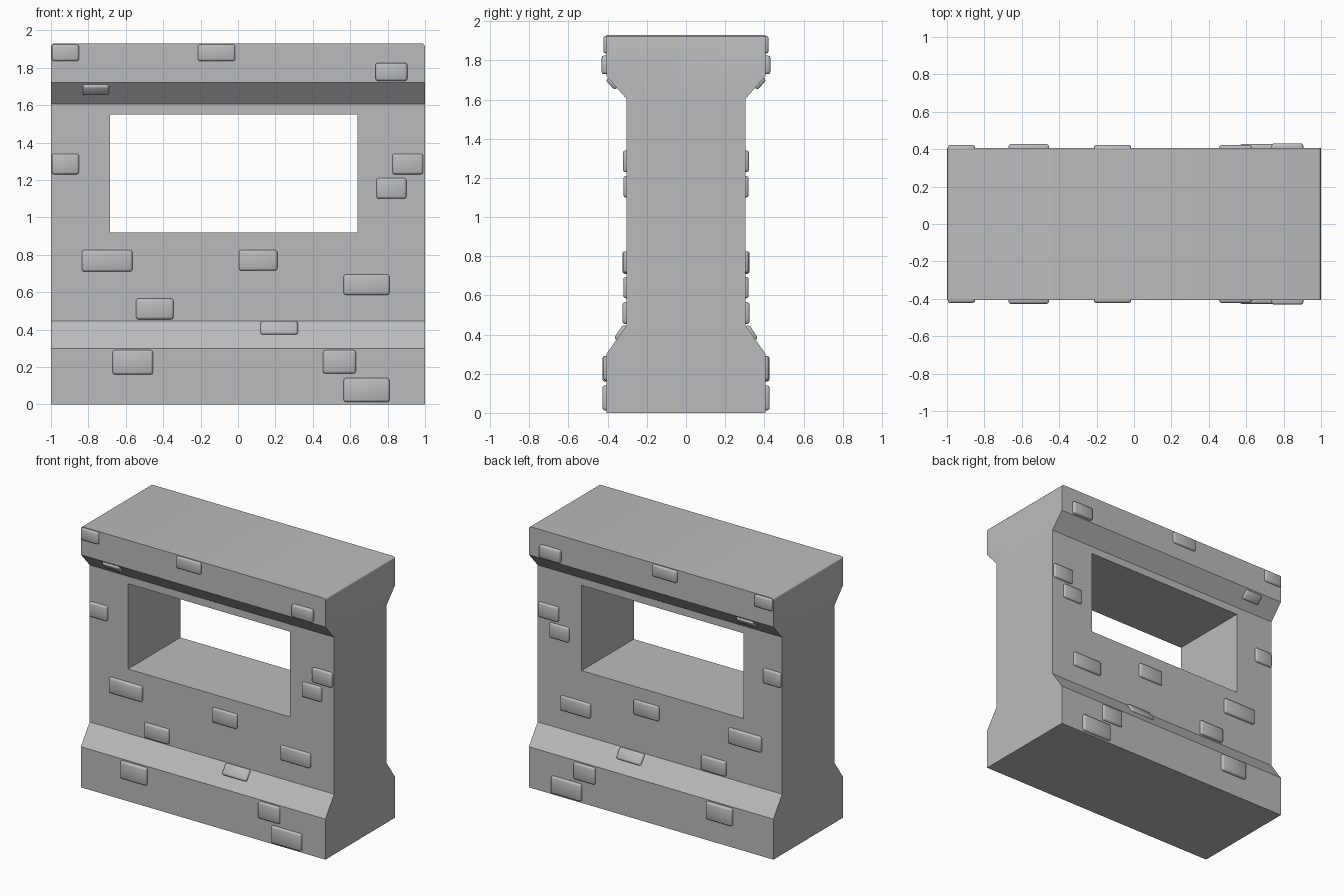
import bpy, bmesh, math
from mathutils import Matrix, Vector

if "Cube" in bpy.data.objects:
    bpy.data.objects.remove(bpy.data.objects["Cube"])

stone = bpy.data.materials.new("grey_stone")
stone.diffuse_color = (0.5, 0.5, 0.5, 1)
stone.use_nodes = True
stone.node_tree.nodes["Principled BSDF"].inputs["Base Color"].default_value = stone.diffuse_color


def add_object(name, bm):
    bmesh.ops.recalc_face_normals(bm, faces=bm.faces)
    mesh = bpy.data.meshes.new(name)
    bm.to_mesh(mesh)
    bm.free()
    mesh.materials.append(stone)
    ob = bpy.data.objects.new(name, mesh)
    bpy.context.collection.objects.link(ob)
    return ob


def activate(ob):
    bpy.ops.object.select_all(action='DESELECT')
    ob.select_set(True)
    bpy.context.view_layer.objects.active = ob


# Wall: side profile with flared foot and cap, extruded along x
BASE, WAIST, TOP = 0.407, 0.305, 1.93
half = [(BASE, 0), (BASE, 0.30), (WAIST, 0.445), (WAIST, 1.605), (BASE, 1.72), (BASE, TOP)]
profile = half + [(-y, z) for y, z in reversed(half)]
bm = bmesh.new()
face = bm.faces.new([bm.verts.new((-1, y, z)) for y, z in profile])
ext = bmesh.ops.extrude_face_region(bm, geom=[face])
bmesh.ops.translate(bm, vec=(2, 0, 0),
                    verts=[v for v in ext["geom"] if isinstance(v, bmesh.types.BMVert)])
# Softened end edges of the flat top
ends = [e for e in bm.edges if all(v.co.z > TOP - 0.001 for v in e.verts)
        and abs(e.verts[0].co.x - e.verts[1].co.x) < 0.001]
bmesh.ops.bevel(bm, geom=ends, offset=0.018, segments=3, profile=0.5, affect='EDGES')
wall = add_object("wall", bm)

# Window opening
bm = bmesh.new()
bmesh.ops.create_cube(bm, size=1, matrix=Matrix.Translation((-0.0225, 0, 1.235))
                      @ Matrix.Diagonal((1.325, 2, 0.63, 1)))
cutter = add_object("window_cutter", bm)
cutter.hide_render = True
cut = wall.modifiers.new("window", 'BOOLEAN')
cut.operation, cut.object, cut.solver = 'DIFFERENCE', cutter, 'EXACT'
activate(wall)
bpy.ops.object.modifier_apply(modifier=cut.name)
bpy.data.objects.remove(cutter)
bpy.ops.object.shade_smooth_by_angle(angle=math.radians(30))

# Raised bricks on upright faces: x0, x1, z0, z1, outer depth
bricks = [
    (-0.995, -0.85, 1.835, 1.925, 0.422), (-0.215, -0.015, 1.835, 1.925, 0.422),
    (0.735, 0.905, 1.73, 1.825, 0.431),
    (-0.995, -0.85, 1.23, 1.34, 0.322), (0.825, 0.99, 1.23, 1.34, 0.322),
    (0.74, 0.90, 1.10, 1.21, 0.32),
    (-0.835, -0.565, 0.71, 0.825, 0.325), (0.005, 0.21, 0.715, 0.825, 0.32),
    (0.565, 0.81, 0.585, 0.695, 0.32), (-0.545, -0.345, 0.455, 0.565, 0.325),
    (-0.67, -0.455, 0.16, 0.29, 0.427), (0.455, 0.63, 0.165, 0.29, 0.422),
    (0.565, 0.81, 0.013, 0.14, 0.427),
]
# Bricks on the slopes: x0, x1, centre y, centre z, length up slope, tilt
foot = math.atan2(0.102, 0.145)
cap = math.atan2(0.102, 0.115)
slope_bricks = [(0.12, 0.32, 0.331, 0.408, 0.085, -foot),
                (-0.83, -0.69, 0.376, 1.685, 0.07, cap)]
THICK = 0.05

placed = [(x1 - x0, z1 - z0, Vector(((x0 + x1) / 2, -(y - THICK / 2), (z0 + z1) / 2)), 0)
          for x0, x1, z0, z1, y in bricks]
for x0, x1, y, z, length, tilt in slope_bricks:
    # sunk so that the outer face stands 0.016 proud of the slope
    out = Vector((0, -math.cos(tilt), -math.sin(tilt)))
    placed.append((x1 - x0, length,
                   Vector(((x0 + x1) / 2, -y, z)) + out * (0.016 - THICK / 2), tilt))

for i, (width, height, centre, tilt) in enumerate(placed, 1):
    for side, turn in (("front", 1), ("back", -1)):
        bm = bmesh.new()
        bmesh.ops.create_cube(bm, size=1, matrix=Matrix.Diagonal((width, THICK, height, 1)))
        bmesh.ops.bevel(bm, geom=bm.edges[:], offset=0.012, segments=2, profile=0.5,
                        affect='EDGES')
        bm.transform(Matrix.Diagonal((1, turn, 1, 1)) @ Matrix.Translation(centre)
                     @ Matrix.Rotation(tilt, 4, 'X'))
        brick = add_object(f"{side}_brick_{i}", bm)
        activate(brick)
        bpy.ops.object.shade_smooth_by_angle(angle=math.radians(50))
